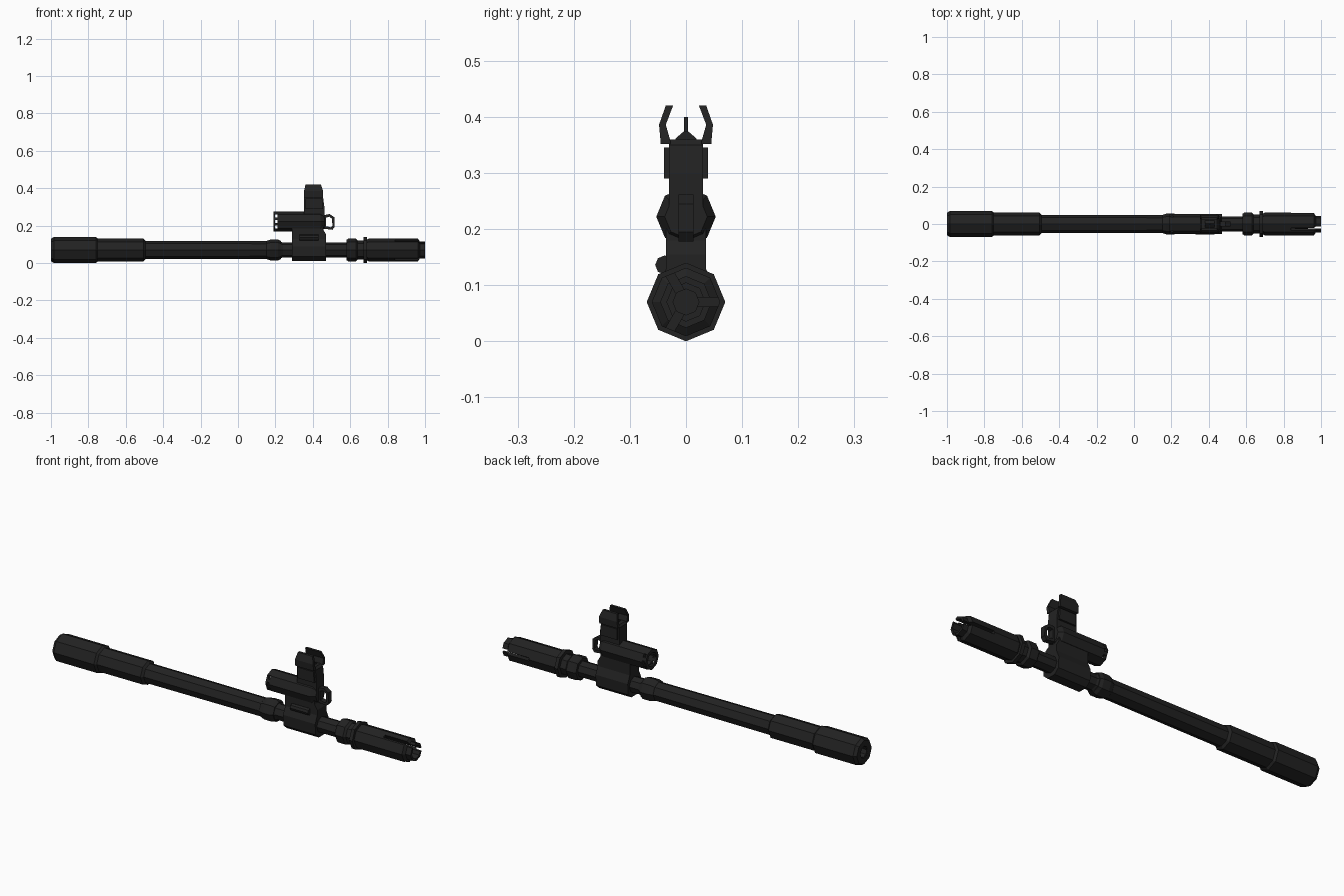
import bpy, bmesh, math
from mathutils import Vector

if "Cube" in bpy.data.objects:
    bpy.data.objects.remove(bpy.data.objects["Cube"])

mat = bpy.data.materials.new("black_steel")
mat.diffuse_color = (0.016, 0.016, 0.016, 1)
mat.use_nodes = True
mat.node_tree.nodes["Principled BSDF"].inputs["Base Color"].default_value = mat.diffuse_color
AXIS = 0.07   # barrel axis height
GAS = 0.222   # upper tube axis height


def finish(name, bm):
    bmesh.ops.remove_doubles(bm, verts=bm.verts, dist=1e-6)
    bmesh.ops.recalc_face_normals(bm, faces=bm.faces)
    me = bpy.data.meshes.new(name)
    bm.to_mesh(me)
    bm.free()
    me.materials.append(mat)
    ob = bpy.data.objects.new(name, me)
    bpy.context.collection.objects.link(ob)
    return ob


def lathe(name, profile, z=AXIS, n=8, y=0.0):
    """Turn (x, radius) points about an x-parallel axis; radius 0 closes an end."""
    bm = bmesh.new()
    rings = []
    for x, r in profile:
        rings.append([bm.verts.new((x, y + r * math.cos(2 * math.pi * i / n),
                                    z + r * math.sin(2 * math.pi * i / n))) for i in range(n)])
    for a, b in zip(rings, rings[1:]):
        for i in range(n):
            j = (i + 1) % n
            bm.faces.new((a[i], a[j], b[j], b[i]))
    bmesh.ops.remove_doubles(bm, verts=bm.verts, dist=1e-6)
    return finish(name, bm)


def prism(name, pts, lo, hi, axis):
    """Extrude an outline: axis 'y' takes (x, z) points, axis 'x' takes (y, z)."""
    bm = bmesh.new()
    put = (lambda p, t: (p[0], t, p[1])) if axis == 'y' else (lambda p, t: (t, p[0], p[1]))
    a = [bm.verts.new(put(p, lo)) for p in pts]
    b = [bm.verts.new(put(p, hi)) for p in pts]
    bm.faces.new(a)
    bm.faces.new(b)
    for i in range(len(pts)):
        j = (i + 1) % len(pts)
        bm.faces.new((a[i], a[j], b[j], b[i]))
    return finish(name, bm)


def box(name, x0, x1, y0, y1, z0, z1):
    return prism(name, [(x0, z0), (x1, z0), (x1, z1), (x0, z1)], y0, y1, 'y')


def cut(ob, cutter):
    cutter.hide_render = True
    m = ob.modifiers.new("cut", 'BOOLEAN')
    m.operation, m.solver, m.object = 'DIFFERENCE', 'EXACT', cutter
    bpy.context.view_layer.objects.active = ob
    bpy.ops.object.modifier_apply(modifier=m.name)
    bpy.data.objects.remove(cutter)


def mirror_y(ob):
    m = ob.modifiers.new("mirror", 'MIRROR')
    m.use_axis = (False, True, False)


# Stepped barrel with a bored breech end
lathe("barrel", [(-0.9, 0), (-0.9, 0.028), (-0.995, 0.028), (-0.995, 0.062), (-0.985, 0.07),
                 (-0.76, 0.07), (-0.75, 0.061), (-0.505, 0.061), (-0.495, 0.049),
                 (0.15, 0.047), (0.23, 0.044), (0.24, 0.04), (0.62, 0.04), (0.62, 0)])
lathe("barrel_collar", [(0.15, 0.045), (0.155, 0.05), (0.175, 0.056), (0.215, 0.056),
                        (0.23, 0.048), (0.23, 0.03)])
lathe("breech_lip", [(-1.0, 0.03), (-1.0, 0.06), (-0.99, 0.066)])

# Muzzle device: nut, ring and slotted sleeve
lathe("muzzle_nut", [(0.58, 0.03), (0.58, 0.054), (0.59, 0.061), (0.63, 0.061),
                     (0.64, 0.051), (0.675, 0.051), (0.675, 0.03)])
lathe("muzzle_ring", [(0.672, 0.03), (0.672, 0.07), (0.69, 0.07), (0.69, 0.03)])
hider = lathe("muzzle_sleeve", [(0.685, 0), (0.685, 0.053), (0.70, 0.061), (0.962, 0.061),
                                (0.972, 0.046), (1.0, 0.046), (1.0, 0.034),
                                (0.86, 0.034), (0.86, 0)])
for k in range(3):
    s = box("slot_cutter", 0.84, 1.1, -0.008, 0.008, 0.02, 0.1)
    a = math.radians(120 * k)
    s.rotation_euler = (a - math.pi / 2, 0, 0)
    s.location = (0, 0, AXIS)
    bpy.context.view_layer.update()
    cut(hider, s)
lathe("muzzle_core", [(0.84, 0), (0.84, 0.024), (0.93, 0.024), (0.93, 0)])

# Clamp block around the barrel and the neck above it
prism("clamp_block", [(-0.024, 0.012), (0.024, 0.012), (0.05, 0.035), (0.053, 0.09),
                      (0.036, 0.128), (-0.036, 0.128), (-0.053, 0.09), (-0.05, 0.035)],
      0.29, 0.47, 'x')
prism("neck", [(0.29, 0.11), (0.47, 0.11), (0.47, 0.155), (0.455, 0.18), (0.455, 0.2),
               (0.29, 0.2)], -0.036, 0.036, 'y')
lathe("side_pin", [(0.33, 0), (0.33, 0.017), (0.43, 0.017), (0.43, 0)], z=0.136, y=-0.038)

# Upper tube with an open rear socket and cross holes
tube = lathe("upper_tube", [(0.26, 0), (0.26, 0.036), (0.19, 0.036), (0.19, 0.053),
                            (0.44, 0.053), (0.462, 0.038), (0.462, 0)], z=GAS)
for z in (0.192, 0.222, 0.252):
    cut(tube, box("hole_cutter", 0.198, 0.21, -0.1, 0.1, z - 0.008, z + 0.008))

# Front loop
outer = [(0.45, 0.255), (0.49, 0.262), (0.515, 0.245), (0.517, 0.195), (0.505, 0.178), (0.45, 0.185)]
inner = [(0.47, 0.243), (0.488, 0.248), (0.502, 0.238), (0.505, 0.2), (0.498, 0.191), (0.47, 0.197)]
loop = prism("front_loop", outer, -0.013, 0.013, 'y')
cut(loop, prism("loop_cutter", inner, -0.1, 0.1, 'y'))

# Sight tower, side plates, wings and post
prism("sight_tower", [(0.352, 0.23), (0.462, 0.23), (0.462, 0.3), (0.455, 0.35), (0.445, 0.36),
                      (0.36, 0.36), (0.352, 0.35)], -0.03, 0.03, 'y')
plate = prism("side_plate", [(0.36, 0.29), (0.455, 0.29), (0.45, 0.345), (0.36, 0.345)],
              0.028, 0.039, 'y')
mirror_y(plate)
wing = prism("sight_wing", [(0.036, 0.42), (0.048, 0.386), (0.045, 0.352), (0.028, 0.352),
                            (0.028, 0.358), (0.036, 0.386), (0.023, 0.42)], 0.353, 0.455, 'x')
for v in wing.data.vertices:      # taper towards the top
    if v.co.z > 0.4:
        v.co.x += 0.008 if v.co.x < 0.4 else -0.012
mirror_y(wing)
prism("post_base", [(-0.02, 0.355), (0.02, 0.355), (0.018, 0.362), (0.004, 0.374),
                    (-0.004, 0.374), (-0.018, 0.362)], 0.38, 0.43, 'x')
box("sight_post", 0.4, 0.41, -0.004, 0.004, 0.36, 0.4)
